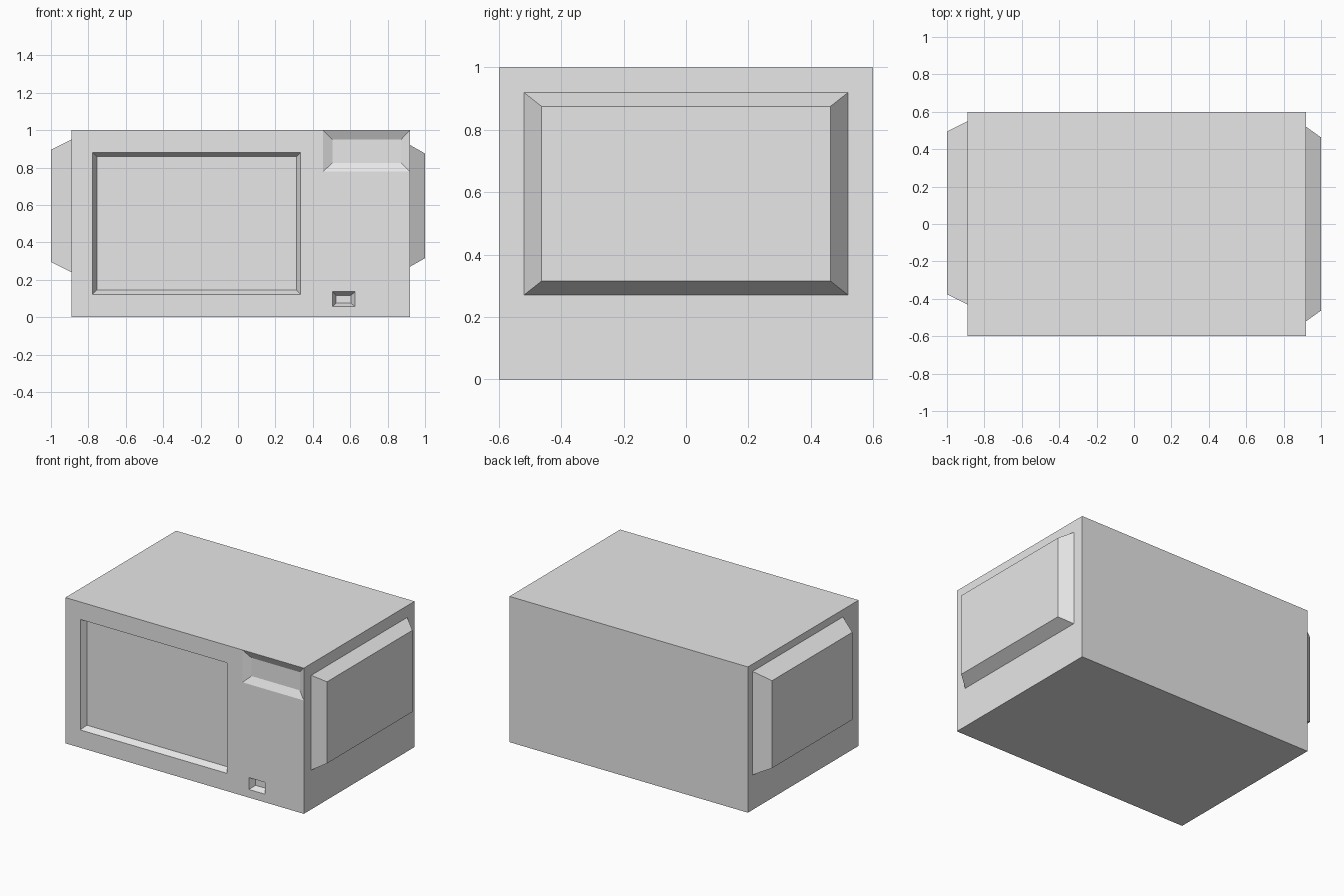
import bpy
import bmesh

cube = bpy.data.objects.get("Cube")
if cube:
    bpy.data.objects.remove(cube, do_unlink=True)

grey = bpy.data.materials.new("light_grey")
grey.use_nodes = True
grey.diffuse_color = (0.8, 0.8, 0.8, 1)
grey.node_tree.nodes["Principled BSDF"].inputs["Base Color"].default_value = (0.8, 0.8, 0.8, 1)


def frustum(name, axis, start, end, base, tip):
    """Tapered block along an axis; base and tip are (u0, u1, z0, z1)."""
    bm = bmesh.new()
    rings = []
    for d, (u0, u1, z0, z1) in ((start, base), (end, tip)):
        corners = ((u0, z0), (u1, z0), (u1, z1), (u0, z1))
        rings.append([bm.verts.new((d, u, z) if axis == "x" else (u, d, z))
                      for u, z in corners])
    a, b = rings
    bm.faces.new(a)
    bm.faces.new(b)
    for i in range(4):
        j = (i + 1) % 4
        bm.faces.new((a[i], a[j], b[j], b[i]))
    bmesh.ops.recalc_face_normals(bm, faces=bm.faces)
    mesh = bpy.data.meshes.new(name)
    bm.to_mesh(mesh)
    bm.free()
    mesh.materials.append(grey)
    obj = bpy.data.objects.new(name, mesh)
    bpy.context.collection.objects.link(obj)
    return obj


def recess(body, name, rim, floor, depth):
    """Cut a tapered pocket into the front face of the body."""
    mouth = [r + (r - f) * 0.5 for r, f in zip(rim, floor)]
    cutter = frustum(name + "_cutter", "y", -0.6 - depth * 0.5, -0.6 + depth, mouth, floor)
    mod = body.modifiers.new(name, "BOOLEAN")
    mod.operation = "DIFFERENCE"
    mod.solver = "EXACT"
    mod.object = cutter
    bpy.context.view_layer.objects.active = body
    bpy.ops.object.modifier_apply(modifier=name)
    bpy.data.objects.remove(cutter, do_unlink=True)


# Main casing
shell = (-0.89, 0.92, 0, 1)
body = frustum("casing", "y", -0.6, 0.6, shell, shell)

# Door window, control display and button pockets
recess(body, "door_window", (-0.777, 0.335, 0.122, 0.88), (-0.755, 0.313, 0.145, 0.858), 0.04)
recess(body, "display", (0.455, 0.919, 0.778, 0.999), (0.505, 0.872, 0.825, 0.95), 0.025)
recess(body, "button", (0.504, 0.626, 0.056, 0.137), (0.525, 0.603, 0.075, 0.115), 0.04)

# Raised side panels
frustum("left_side_panel", "x", 0.92, 1.0,
        (-0.52, 0.52, 0.27, 0.92), (-0.463, 0.463, 0.315, 0.875))
frustum("right_side_panel", "x", -0.89, -1.0,
        (-0.43, 0.55, 0.24, 0.95), (-0.375, 0.495, 0.295, 0.895))
